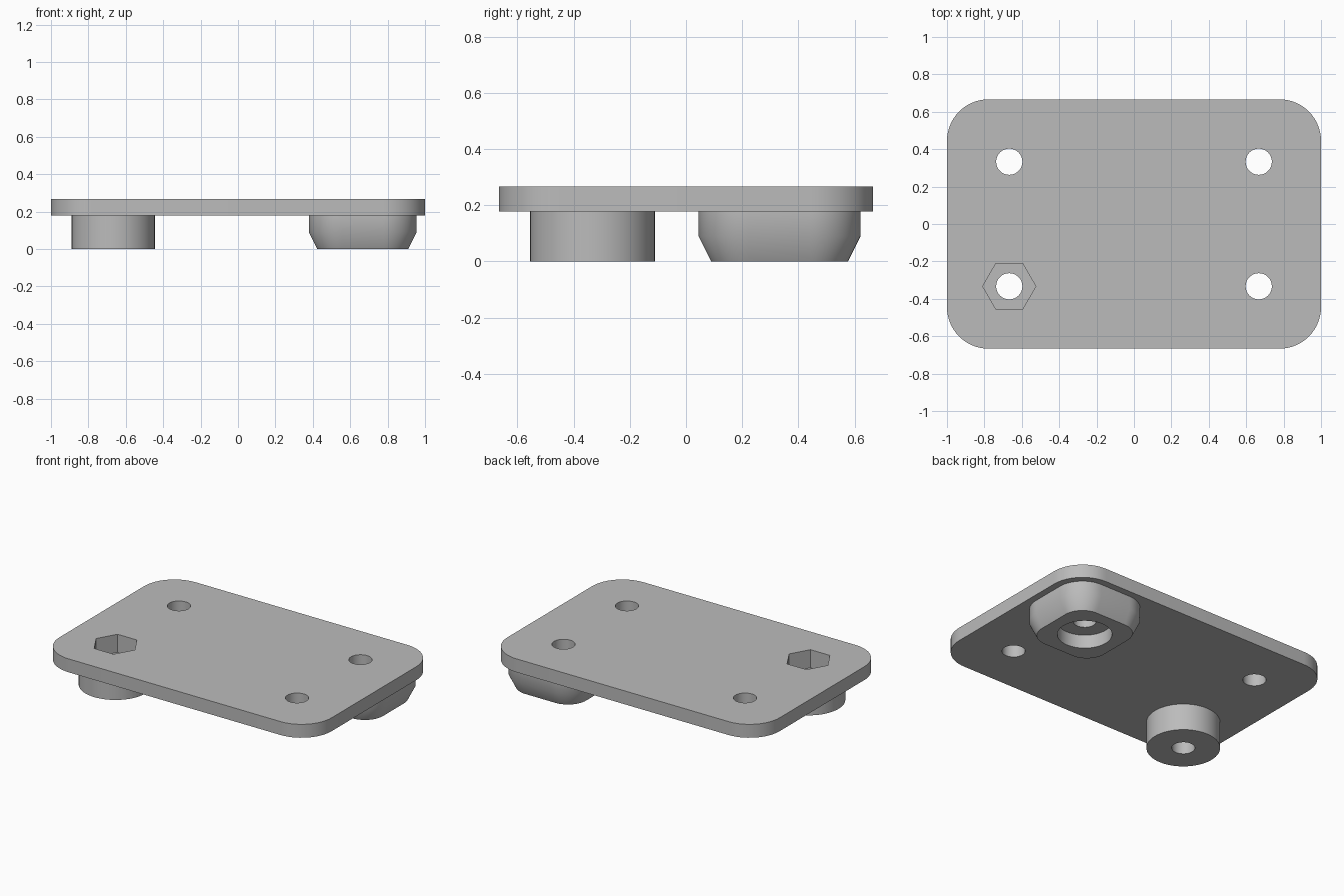
import bpy, bmesh
from math import sin, cos, pi

if "Cube" in bpy.data.objects:
    bpy.data.objects.remove(bpy.data.objects["Cube"], do_unlink=True)

grey = bpy.data.materials.new("plain grey")
grey.use_nodes = True
COLOUR = (0.5, 0.5, 0.5, 1)
grey.diffuse_color = COLOUR
grey.node_tree.nodes["Principled BSDF"].inputs["Base Color"].default_value = COLOUR

HX, HY = 0.667, 0.333        # hole positions
BOTTOM, TOP = 0.178, 0.267   # plate heights


def rounded_rect(cx, cy, w, d, r, steps=14):
    points = []
    for i, (sx, sy) in enumerate([(1, 1), (-1, 1), (-1, -1), (1, -1)]):
        for k in range(steps + 1):
            a = (i + k / steps) * pi / 2
            points.append((cx + sx * (w / 2 - r) + r * cos(a),
                           cy + sy * (d / 2 - r) + r * sin(a)))
    return points


def circle(cx, cy, r, sides=64):
    return [(cx + r * cos(2 * pi * k / sides), cy + r * sin(2 * pi * k / sides))
            for k in range(sides)]


def loft(name, *sections):
    """Solid through (outline, z) sections, listed from bottom to top."""
    bm = bmesh.new()
    rings = [[bm.verts.new((x, y, z)) for x, y in outline] for outline, z in sections]
    bm.faces.new(rings[0][::-1])
    bm.faces.new(rings[-1])
    n = len(rings[0])
    for low, high in zip(rings, rings[1:]):
        for i in range(n):
            j = (i + 1) % n
            bm.faces.new((low[i], low[j], high[j], high[i]))
    mesh = bpy.data.meshes.new(name)
    bm.to_mesh(mesh)
    bm.free()
    mesh.materials.append(grey)
    obj = bpy.data.objects.new(name, mesh)
    bpy.context.collection.objects.link(obj)
    return obj


def combine(target, other, operation):
    other.hide_render = True
    mod = target.modifiers.new(other.name, "BOOLEAN")
    mod.operation, mod.solver, mod.object = operation, "EXACT", other
    bpy.context.view_layer.objects.active = target
    bpy.ops.object.modifier_apply(modifier=mod.name)
    bpy.data.objects.remove(other, do_unlink=True)


# Plate with rounded corners
outline = rounded_rect(0, 0, 2, 1.333, 0.222)
plate = loft("mounting_plate", (outline, BOTTOM), (outline, TOP))

# Round boss and tapered rounded-square foot, sunk a little into the plate
JOIN = BOTTOM + 0.03
ring = circle(-HX, -HY, 0.222)
combine(plate, loft("round_boss", (ring, 0), (ring, JOIN)), "UNION")
wide = rounded_rect(HX, HY, 0.577, 0.577, 0.178)
narrow = rounded_rect(HX, HY, 0.487, 0.487, 0.133)
combine(plate, loft("square_foot", (narrow, 0), (wide, 0.09), (wide, JOIN)), "UNION")

# Four through holes
for sx in (-1, 1):
    for sy in (-1, 1):
        hole = circle(sx * HX, sy * HY, 0.07, 48)
        combine(plate, loft("hole_cutter", (hole, -0.1), (hole, 0.4)), "DIFFERENCE")

# Hexagonal nut pocket above, screw head recess below
hexagon = circle(-HX, -HY, 0.142, 6)
combine(plate, loft("nut_cutter", (hexagon, TOP - 0.12), (hexagon, 0.4)), "DIFFERENCE")
recess = circle(HX, HY, 0.165)
combine(plate, loft("recess_cutter", (recess, -0.1), (recess, 0.09)), "DIFFERENCE")

# Smooth the curved walls, keep the rims sharp
bpy.ops.object.select_all(action="DESELECT")
plate.select_set(True)
bpy.context.view_layer.objects.active = plate
bpy.ops.object.shade_smooth_by_angle(angle=pi / 6)
